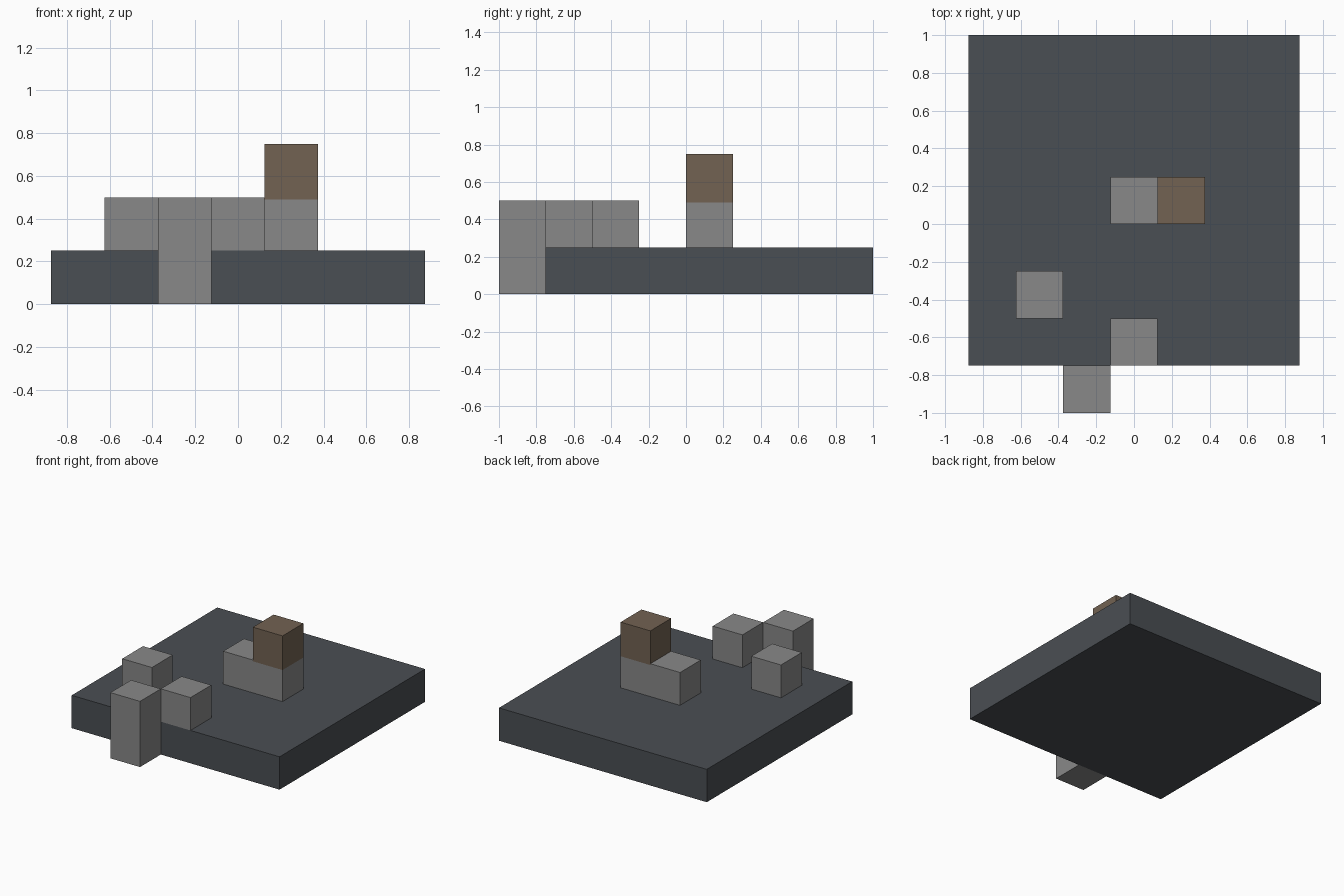
import bpy

cube = bpy.data.objects.get("Cube")
if cube:
    bpy.data.objects.remove(cube, do_unlink=True)


def material(name, srgb):
    rgb = [((c / 255 + 0.055) / 1.055) ** 2.4 for c in srgb]
    mat = bpy.data.materials.new(name)
    mat.use_nodes = True
    mat.diffuse_color = (*rgb, 1)
    mat.node_tree.nodes["Principled BSDF"].inputs["Base Color"].default_value = (*rgb, 1)
    return mat


def box(name, low, high, mat):
    center = [(a + b) / 2 for a, b in zip(low, high)]
    bpy.ops.mesh.primitive_cube_add(size=1, location=center)
    obj = bpy.context.object
    obj.name = name
    obj.scale = [b - a for a, b in zip(low, high)]
    bpy.ops.object.transform_apply(location=False, rotation=False, scale=True)
    obj.data.materials.append(mat)
    return obj


slate = material("dark slate", (74, 78, 83))
stone = material("grey stone", (136, 136, 136))
wood = material("brown wood", (114, 98, 82))

U = 0.25  # one block

# Ground slab
box("ground_slab", (-3.5 * U, -3 * U, 0), (3.5 * U, 4 * U, U), slate)

# Single stone blocks standing on the slab
for name, x, y in (("left_block", -2.5, -2), ("front_block", -0.5, -3), ("middle_block", -0.5, 0)):
    box(name, (x * U, y * U, U), ((x + 1) * U, (y + 1) * U, 2 * U), stone)

# Tall stone pillar against the front edge
box("front_pillar", (-1.5 * U, -4 * U, 0), (-0.5 * U, -3 * U, 2 * U), stone)

# Stone base with a wooden block overlapping its top slightly
SEAM = 2 * U - 0.01
box("wood_base", (0.5 * U, 0, U), (1.5 * U, U, SEAM), stone)
box("wood_block", (0.5 * U, 0, SEAM), (1.5 * U, U, 3 * U), wood)
